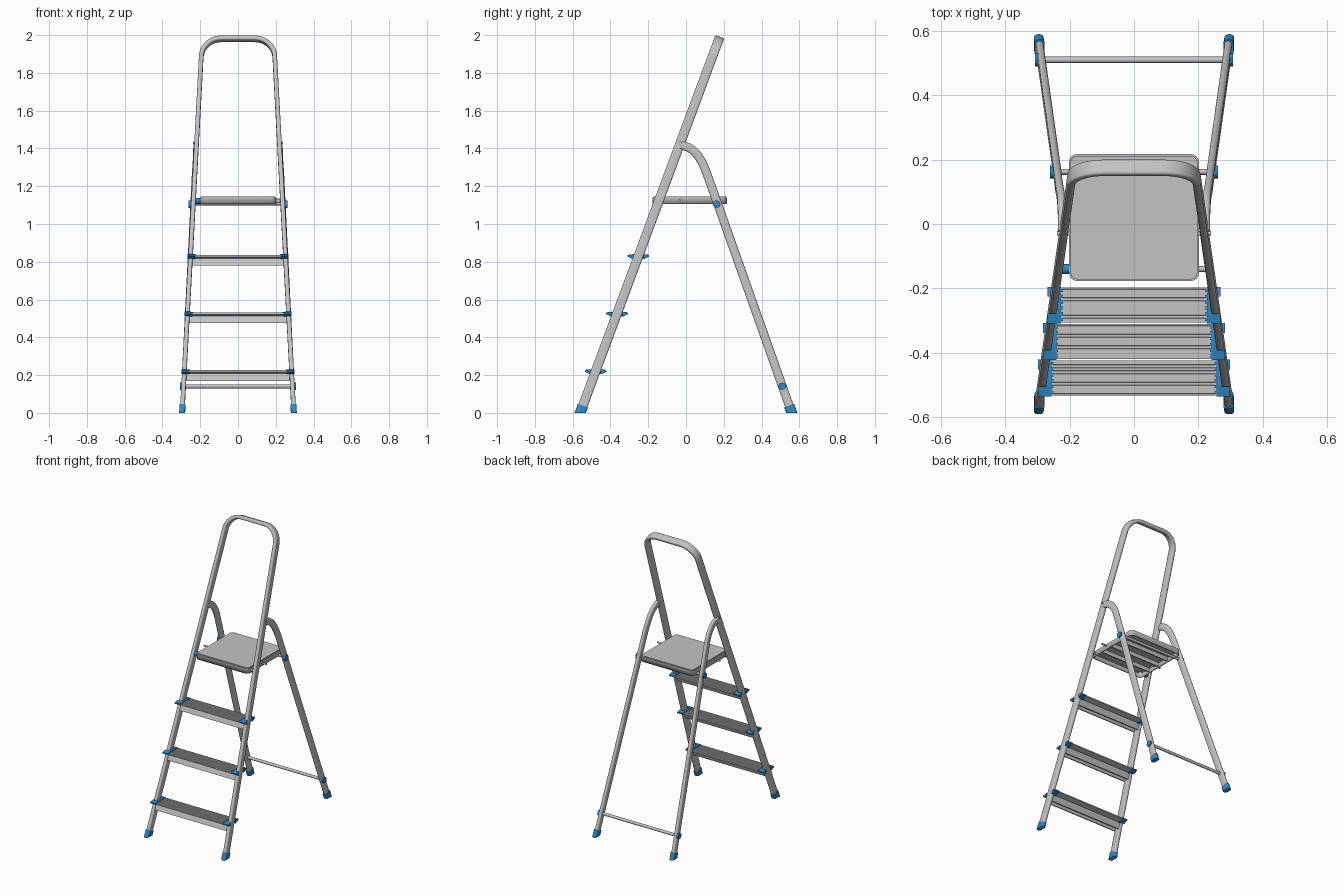
import bpy, bmesh, math
from mathutils import Vector

if "Cube" in bpy.data.objects:
    bpy.data.objects.remove(bpy.data.objects["Cube"])


def material(name, rgb):
    m = bpy.data.materials.new(name)
    m.diffuse_color = (*rgb, 1)
    m.use_nodes = True
    m.node_tree.nodes["Principled BSDF"].inputs["Base Color"].default_value = m.diffuse_color
    return m


GREY = material("aluminium_grey", (0.55, 0.55, 0.55))
BLUE = material("plastic_blue", (0.03, 0.25, 0.56))
X = Vector((1, 0, 0))
TILT = math.atan(0.371)                      # lean of the front frame
UP = Vector((0, math.sin(TILT), math.cos(TILT)))
NORMAL = Vector((0, -UP.z, UP.y))


def rail_y(z):
    return -0.56 + 0.371 * z


def rail_x(z):
    return 0.295 - 0.0505 * z


def finish(bm, name, mat):
    bmesh.ops.recalc_face_normals(bm, faces=bm.faces)
    me = bpy.data.meshes.new(name)
    bm.to_mesh(me)
    bm.free()
    me.materials.append(mat)
    me.shade_smooth()
    me.set_sharp_from_angle(angle=math.radians(35))
    ob = bpy.data.objects.new(name, me)
    bpy.context.collection.objects.link(ob)
    return ob


def section(a, b, r, n=4):
    """Rounded rectangle of full size a x b."""
    pts = []
    for k, (sx, sy) in enumerate(((1, 1), (-1, 1), (-1, -1), (1, -1))):
        for i in range(n + 1):
            t = math.pi / 2 * (k + i / n)
            pts.append((sx * (a / 2 - r) + r * math.cos(t),
                        sy * (b / 2 - r) + r * math.sin(t)))
    return pts


def sweep(bm, path, axis, prof):
    """Sweep a section along a path; its first coordinate follows axis."""
    path = [Vector(p) for p in path]
    rings = []
    for i, p in enumerate(path):
        t = Vector((0, 0, 0))
        if i > 0:
            t += (p - path[i - 1]).normalized()
        if i < len(path) - 1:
            t += (path[i + 1] - p).normalized()
        t.normalize()
        f = (axis - t * axis.dot(t)).normalized()
        b = f.cross(t)
        rings.append([bm.verts.new(p + f * u + b * v) for u, v in prof])
    n = len(prof)
    for r0, r1 in zip(rings, rings[1:]):
        for j in range(n):
            bm.faces.new((r0[j], r0[(j + 1) % n], r1[(j + 1) % n], r1[j]))
    bm.faces.new(rings[0])
    bm.faces.new(rings[-1][::-1])


def cut_at_floor(bm):
    bmesh.ops.bisect_plane(bm, geom=bm.verts[:] + bm.edges[:] + bm.faces[:],
                           plane_co=(0, 0, 0), plane_no=(0, 0, 1), clear_inner=True)
    bmesh.ops.holes_fill(bm, edges=[e for e in bm.edges if e.is_boundary], sides=0)


def prism(bm, prof, x0, x1):
    """Extrude a (y, z) profile along x."""
    a = [bm.verts.new((x0, y, z)) for y, z in prof]
    b = [bm.verts.new((x1, y, z)) for y, z in prof]
    n = len(prof)
    bm.faces.new(a)
    bm.faces.new(b[::-1])
    for i in range(n):
        bm.faces.new((a[i], a[(i + 1) % n], b[(i + 1) % n], b[i]))


def disc(bm, x0, x1, y, z, r, n=16):
    prism(bm, [(y + r * math.cos(2 * math.pi * i / n), z + r * math.sin(2 * math.pi * i / n))
               for i in range(n)], x0, x1)


# Front frame: two rails joined by a rounded handrail
def on_plane(x, s):
    return Vector((x, -0.56, 0)) + UP * s


half = [(0.298, -0.05), (0.195, 2.005)]
for i in range(1, 11):
    a = math.pi / 2 * i / 10
    half.append((0.09 + 0.105 * math.cos(a), 2.005 + 0.107 * math.sin(a)))
bm = bmesh.new()
sweep(bm, [on_plane(x, s) for x, s in half] + [on_plane(-x, s) for x, s in half[::-1]],
      NORMAL, section(0.05, 0.024, 0.008))
cut_at_floor(bm)
finish(bm, "front_frame", GREY)

# Rear legs, curved into the rails at the top
rear = [(0.298, 0.578, -0.05), (0.295, 0.56, 0.0), (0.240, 0.17, 1.10), (0.232, 0.110, 1.268),
        (0.229, 0.096, 1.303), (0.227, 0.080, 1.336), (0.226, 0.062, 1.364),
        (0.225, 0.040, 1.388), (0.224, 0.015, 1.405), (0.224, -0.025, 1.418)]
for s, side in ((-1, "left"), (1, "right")):
    bm = bmesh.new()
    sweep(bm, [(s * x, y, z) for x, y, z in rear], X, section(0.024, 0.046, 0.011))
    cut_at_floor(bm)
    finish(bm, "rear_leg_" + side, GREY)

    # Feet, cut flat on the floor
    bm = bmesh.new()
    sweep(bm, [on_plane(s * 0.298, -0.05), on_plane(s * 0.2935, 0.04)], NORMAL,
          section(0.057, 0.031, 0.009))
    cut_at_floor(bm)
    finish(bm, "front_foot_" + side, BLUE)
    bm = bmesh.new()
    sweep(bm, [(s * 0.298, 0.578, -0.05), (s * 0.2935, 0.5465, 0.038)], X,
          section(0.031, 0.056, 0.012))
    cut_at_floor(bm)
    finish(bm, "rear_foot_" + side, BLUE)

    # Round plugs on the rear legs
    bm = bmesh.new()
    disc(bm, s * 0.285, s * 0.308, 0.51, 0.14, 0.020)
    disc(bm, s * 0.245, s * 0.261, 0.162, 1.105, 0.020)
    finish(bm, "leg_plugs_" + side, BLUE)

    # Rivets at the pivots
    bm = bmesh.new()
    disc(bm, s * 0.215, s * 0.239, rail_y(1.43), 1.43, 0.007)
    disc(bm, s * 0.19, s * 0.24, -0.03, 1.13, 0.006)
    finish(bm, "pivot_rivets_" + side, GREY)

# Cross bars: rear brace and platform axle
bm = bmesh.new()
disc(bm, -0.29, 0.29, 0.51, 0.14, 0.010)
finish(bm, "rear_brace", GREY)
bm = bmesh.new()
disc(bm, -0.245, 0.245, 0.162, 1.108, 0.009)
disc(bm, 0.19, 0.235, -0.14, 1.12, 0.009)
finish(bm, "platform_axles", GREY)
bm = bmesh.new()
disc(bm, -0.232, -0.198, -0.14, 1.122, 0.016)
finish(bm, "platform_latch", BLUE)

# Platform: rounded tray, open below, with ribs
bm = bmesh.new()
prof = section(0.404, 0.394, 0.025)
top = [bm.verts.new((x, y + 0.02, 1.145)) for x, y in prof]
low = [bm.verts.new((x, y + 0.02, 1.105)) for x, y in prof]
lid = bm.faces.new(top)
for i in range(len(prof)):
    j = (i + 1) % len(prof)
    bm.faces.new((top[j], top[i], low[i], low[j]))
bmesh.ops.bevel(bm, geom=lid.edges[:], offset=0.005, segments=2, affect='EDGES')
ob = finish(bm, "platform", GREY)
# An open shell can be recalculated inward, so force the lid to face up
if max(ob.data.polygons, key=lambda p: p.area).normal.z < 0:
    ob.data.flip_normals()
mod = ob.modifiers.new("wall", 'SOLIDIFY')
mod.thickness = 0.007
mod.offset = -1
bm = bmesh.new()
for y in (-0.09, 0.0, 0.09):
    prism(bm, [(y - 0.004, 1.112), (y + 0.004, 1.112), (y + 0.004, 1.14), (y - 0.004, 1.14)],
          -0.197, 0.197)
finish(bm, "platform_ribs", GREY)

# Steps: ribbed tread with slanted skirts and plastic end caps
for k, z in enumerate((0.22, 0.525, 0.83), 1):
    y, w = rail_y(z), rail_x(z) - 0.011

    def at(pts):
        return [(y + a, z + b) for a, b in pts]

    bm = bmesh.new()
    prism(bm, at([(-0.054, 0.004), (0.054, 0.004), (0.054, -0.004), (0.035, -0.012),
                  (-0.035, -0.012), (-0.054, -0.004)]), -w, w)
    for i in range(6):
        c = -0.045 + 0.018 * i
        prism(bm, at([(c - 0.005, 0.003), (c + 0.005, 0.003), (c + 0.004, 0.007),
                      (c - 0.004, 0.007)]), -w + 0.012, w - 0.012)
    for c in (-0.021, 0.015):
        prism(bm, at([(c - 0.004, -0.010), (c + 0.003, -0.010), (c - 0.012, -0.050),
                      (c - 0.019, -0.050)]), -w, w)
    finish(bm, "step_%d" % k, GREY)

    bm = bmesh.new()
    for s in (-1, 1):
        prism(bm, at([(-0.057, 0.005), (-0.03, 0.010), (0.03, 0.010), (0.057, 0.005),
                      (0.057, -0.003), (0.03, -0.015), (-0.03, -0.015), (-0.057, -0.003)]),
              s * (w - 0.016), s * w)
        for i in range(6):           # teeth gripping the tread
            c = -0.045 + 0.018 * i
            prism(bm, at([(c - 0.005, 0), (c + 0.005, 0), (c + 0.005, 0.009),
                          (c - 0.005, 0.009)]), s * (w - 0.022), s * (w - 0.012))
        for d in (-1, 1):            # hooks in front of and behind the rail
            prism(bm, at([(d * 0.057, 0.005), (d * 0.026, 0.011), (d * 0.026, -0.015),
                          (d * 0.057, -0.003)]), s * (w - 0.008), s * (w + 0.026))
    finish(bm, "step_caps_%d" % k, BLUE)
